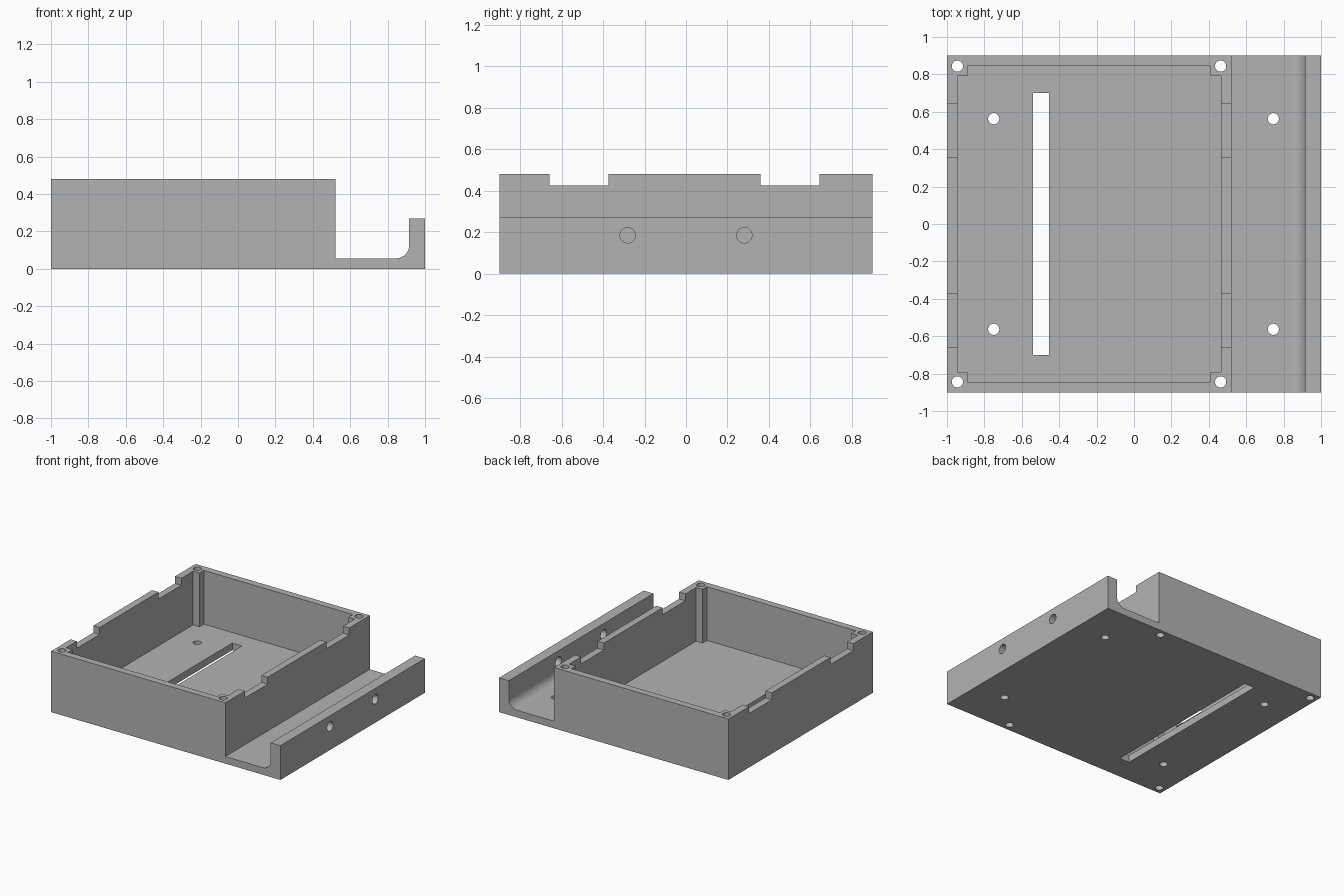
import bpy, bmesh, math
from mathutils import Matrix

if "Cube" in bpy.data.objects:
    bpy.data.objects.remove(bpy.data.objects["Cube"])

grey = bpy.data.materials.new("grey")
grey.use_nodes = True
grey.diffuse_color = (0.45, 0.45, 0.45, 1)
grey.node_tree.nodes["Principled BSDF"].inputs["Base Color"].default_value = (0.45, 0.45, 0.45, 1)

# Main dimensions
HALF_Y, HEIGHT, FLOOR = 0.9, 0.48, 0.056
BOX_L, BOX_R = -1.0, 0.52
LIP_X, LIP_Z, FILLET = 0.915, 0.27, 0.07
CAV_L, CAV_R, CAV_Y, POST = -0.945, 0.465, 0.845, 0.055


def add_object(name, bm):
    bmesh.ops.recalc_face_normals(bm, faces=bm.faces)
    mesh = bpy.data.meshes.new(name)
    bm.to_mesh(mesh)
    bm.free()
    mesh.materials.append(grey)
    ob = bpy.data.objects.new(name, mesh)
    bpy.context.collection.objects.link(ob)
    return ob


def prism(name, points, depth):
    """Extrude a closed outline along the given vector."""
    bm = bmesh.new()
    face = bm.faces.new([bm.verts.new(p) for p in points])
    new = bmesh.ops.extrude_face_region(bm, geom=[face])["geom"]
    bmesh.ops.translate(bm, vec=depth, verts=[v for v in new if isinstance(v, bmesh.types.BMVert)])
    return add_object(name, bm)


def block(name, x0, x1, y0, y1, z0, z1):
    return prism(name, [(x0, y0, z0), (x1, y0, z0), (x1, y1, z0), (x0, y1, z0)], (0, 0, z1 - z0))


def rod(name, centre, radius, length, turn=0):
    bm = bmesh.new()
    matrix = Matrix.Translation(centre) @ Matrix.Rotation(turn, 4, "Y")
    bmesh.ops.create_cone(bm, cap_ends=True, segments=32, radius1=radius, radius2=radius,
                          depth=length, matrix=matrix)
    return add_object(name, bm)


# Body: box and side tray with a filleted lip, as one extruded profile
arc = [(LIP_X - FILLET + FILLET * math.sin(a), FLOOR + FILLET - FILLET * math.cos(a))
       for a in (math.radians(7.5 * i) for i in range(13))]
outline = [(BOX_L, 0), (1, 0), (1, LIP_Z), (LIP_X, LIP_Z), *reversed(arc),
           (BOX_R, FLOOR), (BOX_R, HEIGHT), (BOX_L, HEIGHT)]
body = prism("enclosure_body", [(x, -HALF_Y, z) for x, z in outline], (0, 2 * HALF_Y, 0))

# Cavity, leaving a square post in each corner
il, ir, iy = CAV_L + POST, CAV_R - POST, CAV_Y - POST
cross = [(il, -CAV_Y), (ir, -CAV_Y), (ir, -iy), (CAV_R, -iy), (CAV_R, iy), (ir, iy),
         (ir, CAV_Y), (il, CAV_Y), (il, iy), (CAV_L, iy), (CAV_L, -iy), (il, -iy)]
cutters = [prism("cavity_cutter", [(x, y, FLOOR) for x, y in cross], (0, 0, 1))]

# Floor slot
cutters.append(block("slot_cutter", -0.54, -0.455, -0.7, 0.7, -0.1, 0.2))

# Rim notches across both side walls
for y0, y1 in ((-0.657, -0.373), (0.358, 0.643)):
    cutters.append(block("notch_cutter", BOX_L - 0.1, BOX_R + 0.1, y0, y1, 0.425, 0.6))

# Screw holes: corner posts, floor and lip
for side in (-1, 1):
    for x in (-0.944, 0.463):
        cutters.append(rod("post_hole_cutter", (x, side * 0.844, 0.25), 0.03, 1))
    for x in (-0.75, 0.745):
        cutters.append(rod("floor_hole_cutter", (x, side * 0.563, 0), 0.03, 0.4))
    cutters.append(rod("lip_hole_cutter", (0.96, side * 0.281, 0.185), 0.037, 0.3, math.pi / 2))

bpy.context.view_layer.objects.active = body
for cutter in cutters:
    cutter.hide_render = True
    mod = body.modifiers.new("cut", "BOOLEAN")
    mod.operation, mod.solver, mod.object = "DIFFERENCE", "EXACT", cutter
    bpy.ops.object.modifier_apply(modifier=mod.name)
    bpy.data.objects.remove(cutter)

# Smooth only the curved walls of the fillet and holes
for poly in body.data.polygons:
    poly.use_smooth = max(abs(c) for c in poly.normal) < 0.999
